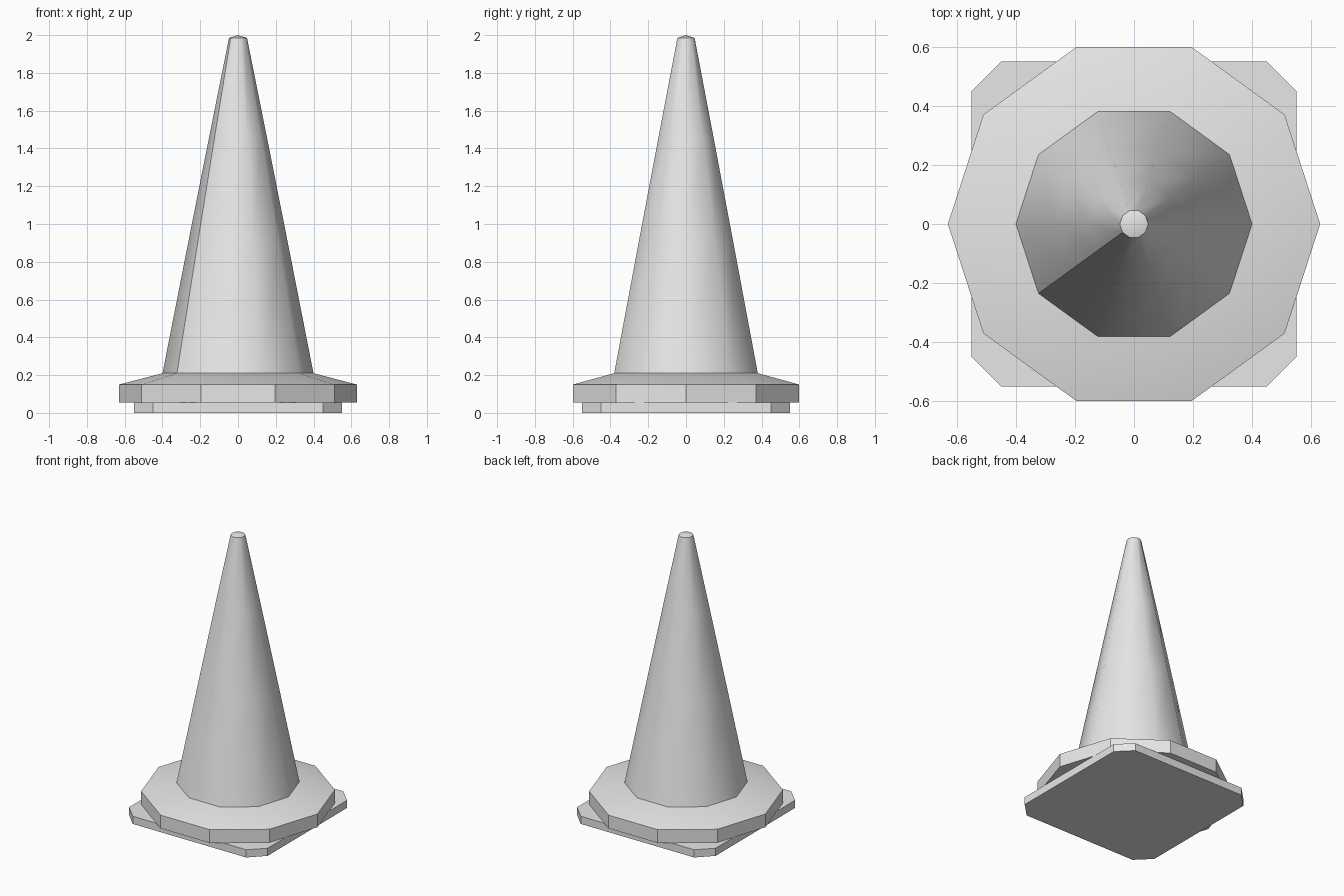
import bpy, bmesh, math

cube = bpy.data.objects.get("Cube")
if cube:
    bpy.data.objects.remove(cube, do_unlink=True)

SIDES = 10

grey = bpy.data.materials.new("light grey")
grey.use_nodes = True
grey.diffuse_color = (0.8, 0.8, 0.8, 1)
grey.node_tree.nodes["Principled BSDF"].inputs["Base Color"].default_value = (0.8, 0.8, 0.8, 1)


def finish(name, bm):
    bmesh.ops.recalc_face_normals(bm, faces=bm.faces)
    mesh = bpy.data.meshes.new(name)
    bm.to_mesh(mesh)
    bm.free()
    mesh.materials.append(grey)
    obj = bpy.data.objects.new(name, mesh)
    bpy.context.collection.objects.link(obj)
    return obj


def lathe(name, profile, crease_angle, seam=None):
    """Stack ten-sided rings of (radius, z); radius 0 closes the end with a fan."""
    bm = bmesh.new()
    rings = []
    for r, z in profile:
        count = SIDES if r else 1
        rings.append([bm.verts.new((r * math.cos(math.tau * i / SIDES),
                                    r * math.sin(math.tau * i / SIDES), z))
                      for i in range(count)])
    for low, high in zip(rings, rings[1:]):
        for i in range(SIDES):
            j = (i + 1) % SIDES
            loop = [low[i % len(low)], low[j % len(low)],
                    high[j % len(high)], high[i % len(high)]]
            bm.faces.new(list(dict.fromkeys(loop)))
    for f in bm.faces:
        f.smooth = True
    bmesh.ops.recalc_face_normals(bm, faces=bm.faces)
    for e in bm.edges:
        if len(e.link_faces) == 2 and e.calc_face_angle() > math.radians(crease_angle):
            e.smooth = False
    # hard crease running up one side
    if seam is not None:
        for low, high in zip(rings, rings[1:]):
            if len(low) == len(high):
                edge = bm.edges.get((low[seam], high[seam]))
                edge.smooth = False
    return finish(name, bm)


# Square foot with clipped corners
half, clip, height = 0.55, 0.45, 0.055
bm = bmesh.new()
outline = []
for sx, sy in ((1, 1), (-1, 1), (-1, -1), (1, -1)):
    pair = [(sx * half, sy * clip), (sx * clip, sy * half)]
    outline += pair if sx == sy else pair[::-1]
foot = bm.faces.new([bm.verts.new((x, y, 0)) for x, y in outline])
top = bmesh.ops.extrude_face_region(bm, geom=[foot], use_keep_orig=True)
bmesh.ops.translate(bm, vec=(0, 0, height),
                    verts=[v for v in top["geom"] if isinstance(v, bmesh.types.BMVert)])
finish("foot_plate", bm)

# Ten-sided flange with a sloping top
lathe("flange", [(0, 0.055), (0.63, 0.055), (0.63, 0.15), (0.40, 0.21), (0, 0.21)], 30)

# Tapering body in three straight sections, with a shallow cap
lathe("cone_body", [(0.40, 0.208), (0.264, 0.90), (0.153, 1.46),
                    (0.048, 1.985), (0, 2.0)], 50, seam=6)
